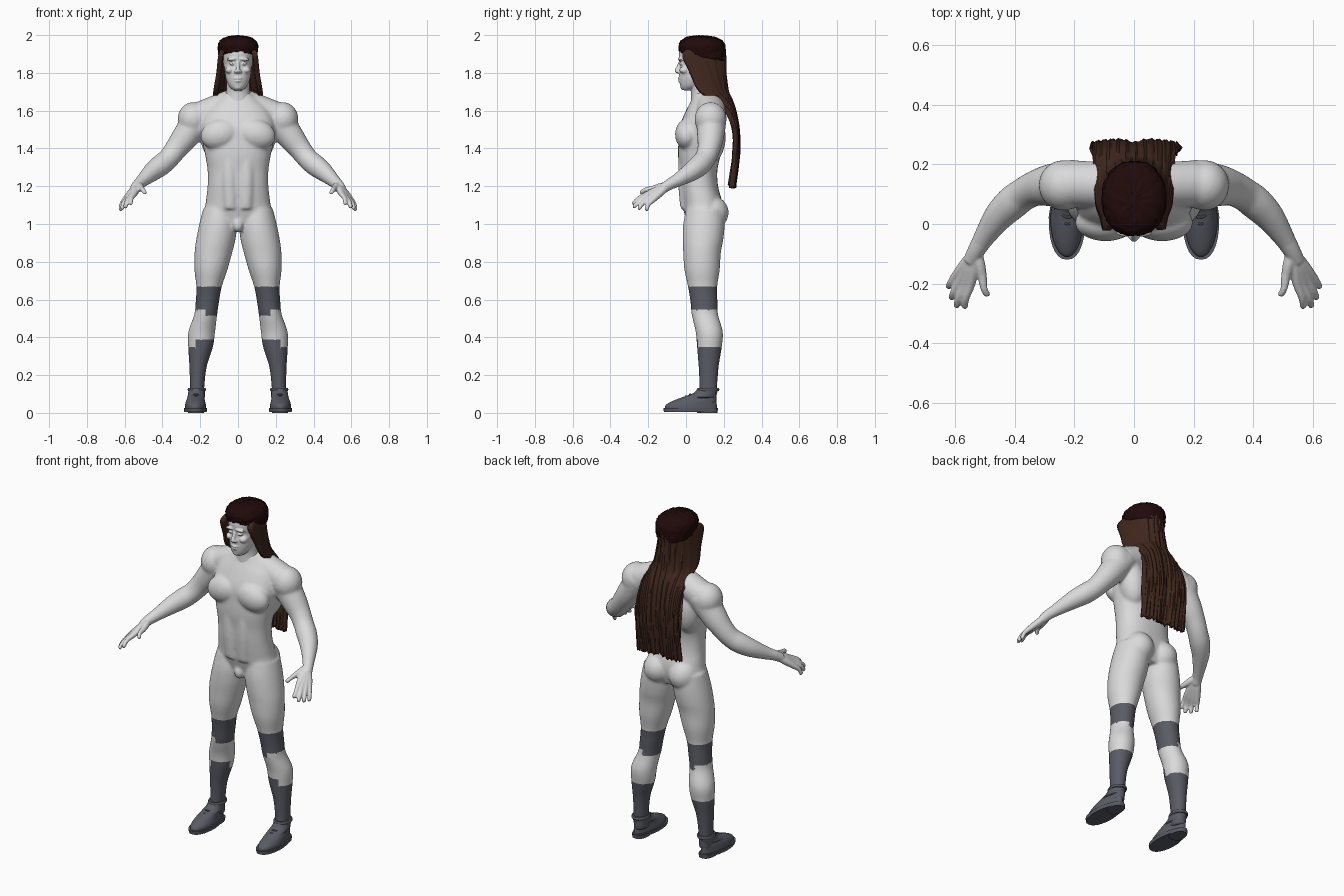
import bpy, bmesh, math, random
from mathutils import Vector, Matrix

random.seed(4)
if "Cube" in bpy.data.objects:
    bpy.data.objects.remove(bpy.data.objects["Cube"], do_unlink=True)


def material(name, r, g, b):
    m = bpy.data.materials.new(name)
    m.use_nodes = True
    m.diffuse_color = (r, g, b, 1)
    m.node_tree.nodes["Principled BSDF"].inputs["Base Color"].default_value = (r, g, b, 1)
    return m


SKIN = material("pale skin", .7, .7, .7)
GREY = material("slate grey", .1, .107, .13)
BROWN = material("brown hair", .05, .02, .012)
DARK = material("dark hair", .015, .003, .003)


def spline(stations, n):
    """Catmull-Rom interpolation through tuples of any length."""
    out, last = [], len(stations) - 1
    for i in range(last):
        a, b, c, d = (stations[min(max(k, 0), last)] for k in range(i - 1, i + 3))
        for j in range(n):
            t = j / n
            out.append([q + .5 * t * (r - p + t * (2*p - 5*q + 4*r - s + t * (3*(q - r) + s - p)))
                        for p, q, r, s in zip(a, b, c, d)])
    return out + [list(stations[-1])]


def loft(bm, stations, upright=True, power=2, seg=28, n=5):
    """Closed tube through (x, y, z, radius_a, radius_b) stations."""
    rows, rings = spline(stations, n), []
    for i, row in enumerate(rows):
        c, a, b = Vector(row[:3]), row[3], row[-1]
        u, v = Vector((1, 0, 0)), Vector((0, 1, 0))
        if not upright:
            t = Vector(rows[min(i + 1, len(rows) - 1)][:3]) - Vector(rows[max(i - 1, 0)][:3])
            u = t.cross(Vector((0, .3, 1))).normalized()
            v = u.cross(t).normalized()
        ring = []
        for k in range(seg):
            w = 2 * math.pi * k / seg
            cs, sn = math.cos(w), math.sin(w)
            e = 2 / power
            ring.append(bm.verts.new(c + u * math.copysign(abs(cs) ** e, cs) * a
                                     + v * math.copysign(abs(sn) ** e, sn) * b))
        rings.append(ring)
    for p, q in zip(rings, rings[1:]):
        for k in range(seg):
            m = (k + 1) % seg
            bm.faces.new((p[k], p[m], q[m], q[k]))
    bm.faces.new(rings[0][::-1])
    bm.faces.new(rings[-1])


def ball(bm, centre, radii, tilt=0):
    bmesh.ops.create_uvsphere(bm, u_segments=28, v_segments=18, radius=1, matrix=
                              Matrix.Translation(centre) @ Matrix.Rotation(tilt, 4, 'Y')
                              @ Matrix.Diagonal((*radii, 1)))


def mirror(bm):
    geom = bmesh.ops.duplicate(bm, geom=bm.verts[:] + bm.edges[:] + bm.faces[:])["geom"]
    for g in geom:
        if isinstance(g, bmesh.types.BMVert):
            g.co.x *= -1


def finish(name, bm, mats, voxel=0, smooth=0):
    bmesh.ops.recalc_face_normals(bm, faces=bm.faces)
    mesh = bpy.data.meshes.new(name)
    bm.to_mesh(mesh)
    bm.free()
    ob = bpy.data.objects.new(name, mesh)
    bpy.context.collection.objects.link(ob)
    if voxel:  # fuse overlapping volumes into one skin
        r = ob.modifiers.new("fuse", 'REMESH')
        r.mode, r.voxel_size = 'VOXEL', voxel
        s = ob.modifiers.new("soften", 'SMOOTH')
        s.factor, s.iterations = .5, smooth
        ev = ob.evaluated_get(bpy.context.evaluated_depsgraph_get())
        fused = bpy.data.meshes.new_from_object(ev)
        ob.modifiers.clear()
        ob.data = fused
    ob.data.materials.clear()
    for m in mats:
        ob.data.materials.append(m)
    for p in ob.data.polygons:
        p.use_smooth = True
    return ob


# Body: one side's limbs and muscles, mirrored, plus the torso
bm = bmesh.new()
loft(bm, [(.10, .10, 1.08, .085, .1), (.105, .095, 1, .1, .11), (.117, .09, .92, .104, .108),
          (.13, .085, .85, .1, .1), (.143, .085, .76, .088, .094), (.153, .088, .67, .068, .078),
          (.162, .095, .59, .062, .072), (.171, .1, .52, .061, .07), (.192, .123, .43, .071, .072),
          (.198, .124, .35, .066, .066), (.211, .12, .25, .047, .054), (.216, .118, .15, .039, .048),
          (.218, .115, .05, .038, .048)])
loft(bm, [(.2, .135, 1.57, .082), (.28, .13, 1.46, .071), (.33, .12, 1.395, .06),
          (.37, .1, 1.345, .056), (.41, .07, 1.31, .057), (.455, .025, 1.275, .05),
          (.5, -.04, 1.235, .037), (.53, -.09, 1.208, .028)], upright=False)
loft(bm, [(0, .12, 1.65, .075), (.1, .13, 1.61, .078), (.2, .135, 1.57, .078)], upright=False)
ball(bm, (.237, .13, 1.555), (.083, .085, .09))           # deltoid
ball(bm, (.095, .005, 1.475), (.105, .063, .08), .25)     # pectoral
ball(bm, (.125, .13, 1.46), (.075, .08, .14), .15)        # upper back
ball(bm, (.083, .132, 1.06), (.085, .094, .09))           # buttock
loft(bm, [(.04, .01, 1.08, .04), (.045, .002, 1.22, .044), (.045, .005, 1.36, .044)], n=4)
mirror(bm)
loft(bm, [(0, .09, .99, .09, .08), (0, .09, 1.06, .172, .1), (0, .085, 1.12, .17, .105),
          (0, .07, 1.2, .161, .1), (0, .066, 1.28, .161, .1), (0, .07, 1.36, .173, .112),
          (0, .08, 1.44, .19, .12), (0, .085, 1.52, .197, .118), (0, .1, 1.6, .17, .1),
          (0, .11, 1.66, .11, .08), (0, .105, 1.7, .06, .065)], power=2.3)
ball(bm, (0, .02, .995), (.03, .035, .04))
body = finish("body", bm, [SKIN, GREY], .008, 8)
for p in body.data.polygons:   # stepped sock bands
    x, y, z = p.center
    low = .345 + (.04 if y < .11 and abs(x) < .225 else 0)
    mid = .515 + (.03 if abs(x) > .175 else 0)
    p.material_index = int(z < low or mid < z < .67)

# Hands: a metacarpal and a finger per digit
bm = bmesh.new()
wrist = (.53, -.09, 1.208)
loft(bm, [(.505, -.048, 1.23, .034), (.53, -.09, 1.208, .029), (.548, -.125, 1.185, .026)], upright=False)
for knuckle, tip in [((.548, -.2, 1.16), (.57, -.283, 1.106)), ((.566, -.2, 1.148), (.598, -.28, 1.088)),
                     ((.583, -.19, 1.138), (.615, -.252, 1.08)), ((.597, -.173, 1.13), (.624, -.213, 1.073)),
                     ((.51, -.175, 1.187), (.492, -.243, 1.165))]:
    k, t, w = Vector(knuckle), Vector(tip), Vector(wrist)
    mid = k.lerp(t, .55) + Vector((.004, -.003, .006))
    loft(bm, [(*w, .018), (*w.lerp(k, .5), .02), (*k, .016), (*mid, .012),
              (*k.lerp(t, .92), .011), (*t, .006)], upright=False, seg=14)
mirror(bm)
finish("hands", bm, [SKIN], .005, 3)

# Head and neck
bm = bmesh.new()
ball(bm, (.03, -.029, 1.873), (.03, .014, .009), .1)      # brow
ball(bm, (.031, -.024, 1.848), (.015, .013, .008))        # eyelid
ball(bm, (.045, -.005, 1.815), (.022, .03, .02))          # cheekbone
ball(bm, (.012, -.041, 1.806), (.009, .011, .008))        # nostril
mirror(bm)
loft(bm, [(0, .005, 1.708, .024, .024), (0, .022, 1.73, .047, .052), (0, .035, 1.765, .063, .07),
          (0, .043, 1.8, .069, .079), (0, .05, 1.825, .073, .084), (0, .054, 1.848, .074, .084),
          (0, .055, 1.872, .077, .092), (0, .06, 1.92, .076, .093), (0, .07, 1.97, .045, .06)])
loft(bm, [(0, .1, 1.63, .085, .075), (0, .09, 1.7, .063, .063), (0, .08, 1.78, .06, .065)])
loft(bm, [(0, -.026, 1.868, .009), (0, -.04, 1.835, .01), (0, -.048, 1.81, .013),
          (0, -.042, 1.798, .008)], seg=14)
ball(bm, (0, .085, 1.88), (.083, .105, .1))
ball(bm, (0, -.028, 1.771), (.024, .016, .006))
ball(bm, (0, -.026, 1.757), (.02, .016, .007))
ball(bm, (0, -.014, 1.725), (.022, .016, .014))
finish("head", bm, [SKIN], .0045, 2)

# Shoes: sole, heel, upper, collar and laces
bm = bmesh.new()
loft(bm, [(.225, .025, .006, .06, .142), (.225, .025, .026, .062, .145)], n=1, power=2.3)
loft(bm, [(.222, .112, 0, .05, .054), (.222, .112, .02, .052, .056)], n=1, power=2.5)
loft(bm, [(.225, .027, .022, .057, .138), (.225, .028, .042, .056, .135), (.225, .044, .062, .052, .117),
          (.222, .07, .083, .047, .09), (.22, .1, .103, .044, .064), (.218, .117, .13, .043, .054)])
loft(bm, [(.218, .117, .116, .046, .057), (.218, .117, .124, .049, .06),
          (.218, .117, .132, .045, .056)], n=3)
for i in range(3):
    y, z = -.022 + .022 * i, .076 + .011 * i
    loft(bm, [(.2, y + .012, z - .008, .005), (.223, y, z, .006), (.246, y + .012, z - .008, .005)],
         upright=False, seg=8)
for v in bm.verts:   # narrow the heel
    narrow = .24 * min(max((v.co.y - .02) / .12, 0), 1) if v.co.z < .08 else 0
    v.co.x = .222 + (v.co.x - .222) * (1 - narrow)
mirror(bm)
shoes = finish("shoes", bm, [GREY])

# Cropped dark crown of hair with a ragged surface
bm = bmesh.new()
loft(bm, [(0, .087, 1.895, .1, .12), (0, .086, 1.92, .106, .125), (0, .085, 1.95, .107, .123),
          (0, .082, 1.975, .09, .104), (0, .078, 1.99, .06, .072), (0, .075, 1.997, .012, .015)],
     power=2.2, seg=64, n=4)
for v in bm.verts:
    if v.co.z < 1.96:
        v.co.z -= .14 * (v.co.y - .04) * (1.96 - v.co.z) / .065 * 1.4
    out = Vector((v.co.x, v.co.y - .085, 0)).normalized()
    v.co += out * random.uniform(-.004, .003) + Vector((0, 0, random.uniform(-.003, .003)))
finish("hair_crown", bm, [DARK])

# Long hair: a sheet wrapping the head, then falling down the back
bm = bmesh.new()
rows = spline([(1.925, .092, .0, .195), (1.89, .105, -.018, .212), (1.8, .115, .022, .216),
               (1.71, .13, .065, .228), (1.66, .135, .15, .248), (1.6, .139, .225, .268),
               (1.5, .142, .268, .284), (1.4, .145, .274, .287), (1.3, .148, .267, .278),
               (1.2, .15, .255, .264)], 6)
ACROSS = 64
ragged = [random.uniform(-.012, .01) for _ in range(ACROSS + 1)]
grid = []
for i, (z, w, front, back) in enumerate(rows):
    fall = i / (len(rows) - 1)
    line = []
    for k in range(ACROSS + 1):
        u = 2 * k / ACROSS - 1
        a = u * math.pi / 2
        x = w * (math.sin(a) * (1 - fall) + u * fall)
        y = front + (back - front) * math.cos(a) ** .75 if abs(u) < 1 else front
        y -= .016 * fall * math.exp(-(u / .17) ** 2)
        strand = .0025 * math.sin(u * 38 + 2 * math.sin(z * 9)) + .0015 * math.sin(u * 71)
        drop = ragged[k] * (1 if i == len(rows) - 1 else 0)
        line.append(bm.verts.new((x, y + strand, z + drop)))
    grid.append(line)
for i, (p, q) in enumerate(zip(grid, grid[1:])):
    for k in range(ACROSS):
        f = bm.faces.new((p[k], p[k + 1], q[k + 1], q[k]))
        edge = 1.37 - .03 * math.sin(k * .11) + ragged[k // 4]
        f.material_index = int(1.215 < f.calc_center_median().z < edge)
hair = finish("long_hair", bm, [BROWN, DARK])
centre = Vector((0, .05, 1.6))
if sum((p.center - centre).dot(p.normal) for p in hair.data.polygons) < 0:
    hair.data.flip_normals()
thick = hair.modifiers.new("thickness", 'SOLIDIFY')
thick.thickness, thick.offset = .026, -1

bpy.ops.object.select_all(action='DESELECT')
for ob in (shoes, hair):
    ob.select_set(True)
bpy.context.view_layer.objects.active = shoes
bpy.ops.object.shade_smooth_by_angle(angle=math.radians(40))
